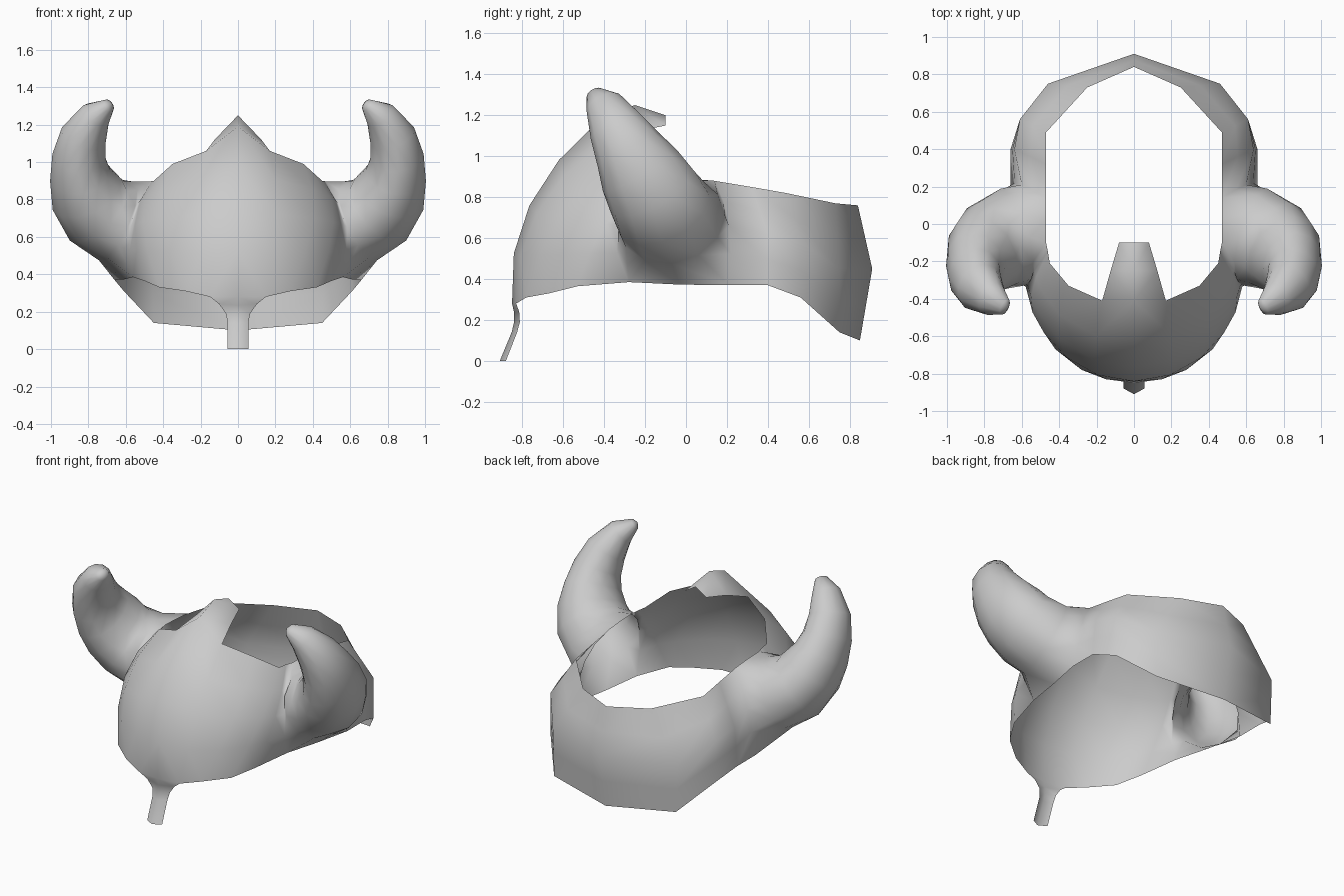
import bpy, bmesh, math
from mathutils import Vector

cube = bpy.data.objects.get("Cube")
if cube:
    bpy.data.objects.remove(cube, do_unlink=True)

mat = bpy.data.materials.new("pale_grey")
mat.use_nodes = True
grey = (0.6, 0.6, 0.6, 1)
mat.diffuse_color = grey
mat.node_tree.nodes["Principled BSDF"].inputs["Base Color"].default_value = grey

bm = bmesh.new()
ROWS = 5
HORN_COLS = (5, 6, 7)

# Shell half, front centre to back centre: top rim, bulge and bottom rim
top = [(0, -.41, 1.19), (.17, -.41, 1.06), (.35, -.33, .99), (.45, -.21, .9),
       (.46, -.15, .9), (.47, -.1, .895), (.47, .02, .89), (.47, .14, .88),
       (.47, .32, .85), (.47, .49, .82), (.25, .73, .77), (0, .84, .76)]
mid = [(0, -.765, .76), (.21, -.73, .72), (.4, -.615, .7), (.51, -.47, .68),
       (.55, -.39, .67), (.57, -.325, .66), (.6, 0, .66), (.6, .21, .66),
       (.64, .4, .62), (.61, .56, .58), (.46, .75, .45), (0, .91, .45)]
low = [(0, -.85, .28), (.15, -.83, .28), (.28, -.78, .31), (.42, -.67, .33),
       (.5, -.53, .365), (.56, -.28, .385), (.61, -.03, .373), (.66, .21, .37),
       (.66, .4, .37), (.61, .56, .31), (.45, .75, .14), (0, .85, .1)]


def column(a, m, b, curved):
    """Vertices through three points, on a parabola or on two straight lines."""
    a, m, b = Vector(a), Vector(m), Vector(b)
    out = []
    for r in range(ROWS):
        t = r / (ROWS - 1)
        if curved:
            p = a * (1 - t) * (1 - 2 * t) + m * 4 * t * (1 - t) + b * t * (2 * t - 1)
        else:
            p = a.lerp(m, 2 * t) if t < 0.5 else m.lerp(b, 2 * t - 1)
        out.append(bm.verts.new(p))
    return out


def bridge(a, b, closed=False):
    n = len(a)
    for i in range(n if closed else n - 1):
        j = (i + 1) % n
        bm.faces.new((a[i], a[j], b[j], b[i]))


cols = [column(*c, k <= HORN_COLS[-1]) for k, c in enumerate(zip(top, mid, low))]
for k in range(len(cols) - 1):
    if k not in HORN_COLS[:2]:
        bridge(cols[k], cols[k + 1])


# Crest tongue and nose guard continue the two front columns
def strip(row, pairs):
    for centre, edge in pairs:
        new = [bm.verts.new(centre), bm.verts.new(edge)]
        bridge(row, new)
        row = new


strip([cols[0][0], cols[1][0]],
      [((0, -.25, 1.25), (.125, -.25, 1.12)), ((0, -.1, 1.2), (.08, -.1, 1.15))])
strip([cols[0][-1], cols[1][-1]],
      [((0, -.84, .235), (.1, -.815, .24)), ((0, -.84, .19), (.065, -.812, .19)),
       ((0, -.852, .14), (.055, -.825, .14)), ((0, -.91, 0), (.055, -.88, 0))])

# Hollow horn grows out of the open side panel
front, centre, back = (cols[k] for k in HORN_COLS)
ring = [front[0], centre[0]] + back + [centre[-1]] + front[:0:-1]
horn = [((.53, -.05, .64), 0, 0), ((.65, -.07, .685), .23, .268),
        ((.755, -.115, .74), .215, .252), ((.81, -.165, .83), .2, .232),
        ((.845, -.225, .93), .163, .208), ((.85, -.28, 1.03), .143, .172),
        ((.825, -.34, 1.14), .125, .14), ((.76, -.4, 1.25), .085, .095),
        ((.69, -.445, 1.305), .035, .045)]
path = [Vector(h[0]) for h in horn]
for i in range(1, len(horn)):
    tangent = (path[min(i + 1, len(path) - 1)] - path[i - 1]).normalized()
    side = Vector((0, 1, 0))
    side = (side - tangent * side.dot(tangent)).normalized()
    up = tangent.cross(side)
    new = []
    for k in range(len(ring)):
        ang = math.radians(90 - 30 * (k - 1))
        p = path[i] + up * math.sin(ang) * horn[i][1] + side * math.cos(ang) * horn[i][2]
        new.append(bm.verts.new(p))
    bridge(ring, new, closed=True)
    ring = new
tip = bm.verts.new(path[-1] + tangent * 0.02)
for k in range(len(ring)):
    bm.faces.new((ring[k], ring[(k + 1) % len(ring)], tip))

# Drop unused panel vertices and face everything outward
bmesh.ops.delete(bm, geom=[v for v in bm.verts if not v.link_faces], context="VERTS")
bmesh.ops.recalc_face_normals(bm, faces=bm.faces[:])
bm.normal_update()
if min(bm.faces, key=lambda f: f.calc_center_median().y).normal.y > 0:
    bmesh.ops.reverse_faces(bm, faces=bm.faces[:])
for f in bm.faces:
    f.smooth = True

mesh = bpy.data.meshes.new("horned_helmet")
bm.to_mesh(mesh)
bm.free()
mesh.materials.append(mat)
helmet = bpy.data.objects.new("horned_helmet", mesh)
bpy.context.collection.objects.link(helmet)
mirror = helmet.modifiers.new("mirror", "MIRROR")
mirror.use_clip = True
mirror.merge_threshold = 0.001
